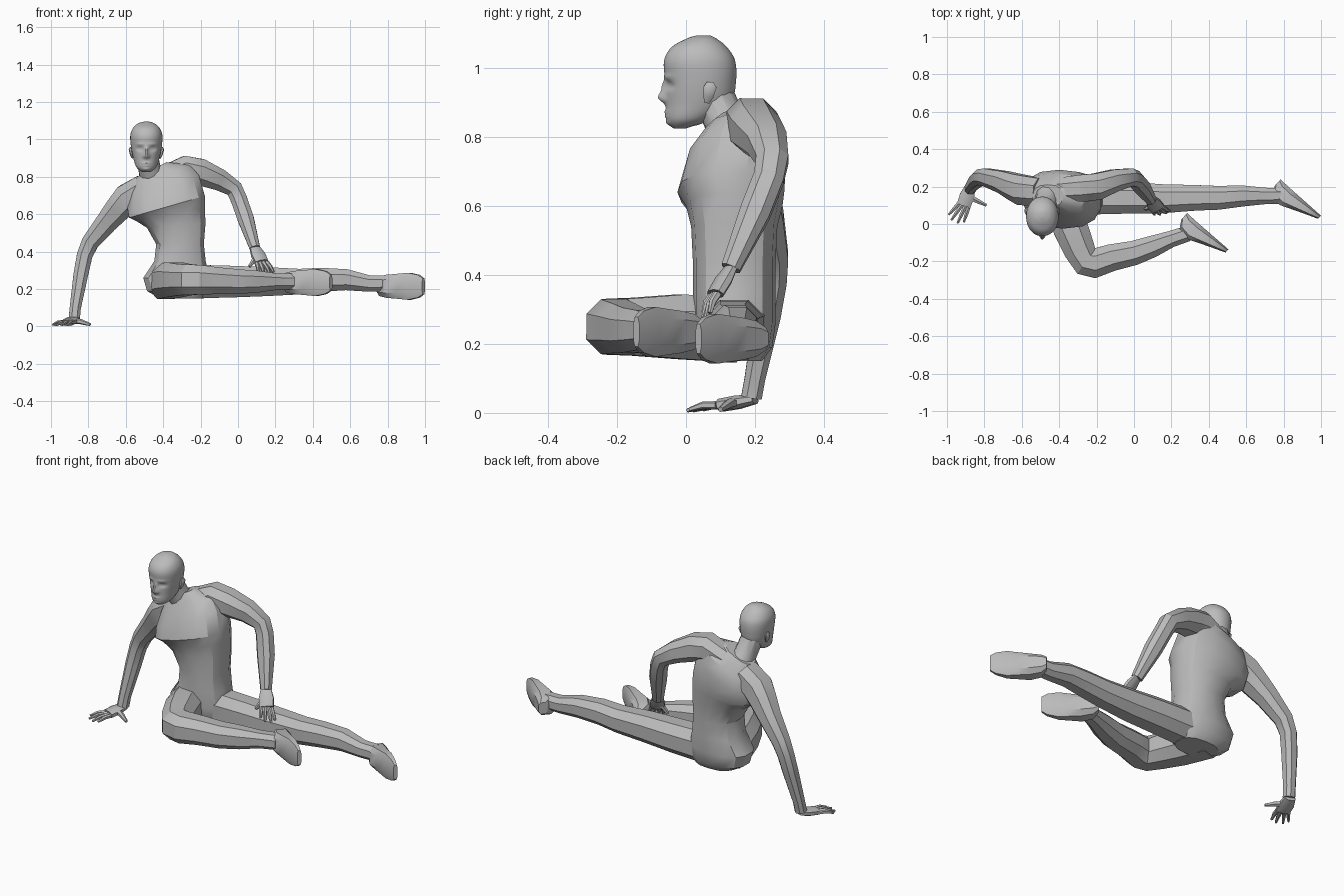
import bpy, bmesh, math
from mathutils import Vector

if "Cube" in bpy.data.objects:
    bpy.data.objects.remove(bpy.data.objects["Cube"])

X_AXIS, Y_AXIS, Z_AXIS = Vector((1, 0, 0)), Vector((0, 1, 0)), Vector((0, 0, 1))

clay = bpy.data.materials.new("clay grey")
clay.use_nodes = True
grey = (.5, .5, .5, 1)
clay.diffuse_color = grey
clay.node_tree.nodes["Principled BSDF"].inputs["Base Color"].default_value = grey


def signed_power(value, power):
    return math.copysign(abs(value) ** power, value)


def loft(name, rings, sides=8, square=.85, sharp=30, shape=None):
    """Skin a closed tube over rings: (centre, axis u, axis v, radius u, radius v)."""
    bm = bmesh.new()
    loops = []
    for centre, u, v, radius_u, radius_v in rings:
        loop = []
        for i in range(sides):
            angle = math.tau * (i + .5) / sides
            point = (centre + u * radius_u * signed_power(math.cos(angle), square)
                     + v * radius_v * signed_power(math.sin(angle), square))
            loop.append(bm.verts.new(shape(point) if shape else point))
        loops.append(loop)
    for low, high in zip(loops, loops[1:]):
        for i in range(sides):
            bm.faces.new((low[i - 1], low[i], high[i], high[i - 1]))
    bm.faces.new(loops[0])
    bm.faces.new(loops[-1])
    bmesh.ops.recalc_face_normals(bm, faces=bm.faces)
    mesh = bpy.data.meshes.new(name)
    bm.to_mesh(mesh)
    bm.free()
    mesh.materials.append(clay)
    obj = bpy.data.objects.new(name, mesh)
    bpy.context.collection.objects.link(obj)
    bpy.ops.object.select_all(action="DESELECT")
    obj.select_set(True)
    bpy.context.view_layer.objects.active = obj
    bpy.ops.object.shade_smooth_by_angle(angle=math.radians(sharp))


def limb(name, points, hint, flatten=1, **options):
    """Tube along points (x, y, z, radius), its thickness along the hint scaled by flatten."""
    centres = [Vector(point[:3]) for point in points]
    rings = []
    for i, centre in enumerate(centres):
        before = centre - centres[max(i - 1, 0)]
        after = centres[min(i + 1, len(centres) - 1)] - centre
        along = (before.normalized() + after.normalized()).normalized()
        across = along.cross(hint).normalized()
        radius = points[i][3]
        rings.append((centre, across, across.cross(along), radius, radius * flatten))
    loft(name, rings, **options)


# Torso: centre x, y, height, half width, half depth; the ribcage tilts towards its right
torso = [(-.3, .14, .15, .12, .08), (-.32, .14, .19, .17, .11), (-.33, .14, .26, .18, .12),
         (-.31, .14, .35, .14, .12), (-.31, .14, .44, .13, .12), (-.33, .14, .54, .16, .125),
         (-.36, .14, .6, .19, .14), (-.38, .13, .64, .215, .155), (-.4, .145, .72, .215, .145),
         (-.42, .16, .79, .18, .11), (-.46, .15, .84, .09, .06)]
rings = []
for x, y, z, width, depth in torso:
    tilt = min(max(z - .5, 0) * 2, .45)
    rings.append((Vector((x, y, z)), Vector((math.cos(tilt), 0, math.sin(tilt))), Y_AXIS,
                  width, depth))
loft("torso", rings, sides=14, square=.8)

limb("neck", [(-.45, .16, .77, .08), (-.47, .12, .83, .062), (-.49, .075, .93, .06)],
     Y_AXIS, sides=12, square=1)

# Head: height, front, back, half width, smoothed by a spline
head_x = -.49
profile = [(.825, -.035, 0, .02), (.85, -.055, .07, .052), (.9, -.058, .13, .07),
           (.96, -.06, .145, .082), (1.02, -.064, .143, .086), (1.06, -.043, .12, .072),
           (1.085, 0, .09, .045), (1.095, .03, .07, .015)]

# Face relief: offset x, height, push along y, spread x, spread z
relief = [(0, .915, -.024, .014, .016), (0, .945, -.014, .01, .02),
          (0, .873, -.006, .02, .006), (0, .86, -.005, .02, .005), (0, .84, -.007, .02, .01)]
for side in (-1, 1):
    relief += [(side * .034, .95, .014, .016, .01), (side * .034, .95, -.008, .009, .005),
               (side * .033, .975, -.005, .022, .006), (side * .014, .908, -.006, .006, .006)]


def face_relief(point):
    if point.y < .03:
        for x, z, push, spread_x, spread_z in relief:
            across = (point.x - head_x - x) / spread_x
            up = (point.z - z) / spread_z
            point.y += push * math.exp(-across * across - up * up)
    return point


def spline(a, b, c, d, t):
    curve = 3 * (b - c) + d - a
    return b + t * (c - a + t * (2 * a - 5 * b + 4 * c - d + t * curve)) / 2


rings = []
steps = 10
last = len(profile) - 1
for k in range(last * steps + 1):
    i = min(k // steps, last - 1)
    near = [profile[min(max(i + shift, 0), last)] for shift in (-1, 0, 1, 2)]
    z, front, back, width = (spline(*column, k / steps - i) for column in zip(*near))
    rings.append((Vector((head_x, (front + back) / 2, z)), X_AXIS, Y_AXIS,
                  width, (back - front) / 2))
loft("head", rings, sides=64, square=.95, sharp=50, shape=face_relief)

# Ears lean outwards and back
for name, side in (("left_ear", 1), ("right_ear", -1)):
    ear = [(.074, .06, .9, .004), (.08, .065, .92, .008), (.085, .07, .945, .01), (.083, .07, .96, .005)]
    limb(name, [(head_x + side * x, y, z, radius) for x, y, z, radius in ear],
         Y_AXIS, flatten=2, sharp=50)

# Arms, shoulder to wrist
limb("left_arm", [(-.4, .18, .79, .07), (-.28, .19, .84, .078), (-.2, .2, .825, .076),
                  (-.1, .235, .785, .062), (-.02, .25, .735, .05), (.005, .24, .68, .047),
                  (.04, .2, .58, .047), (.09, .13, .42, .03)], Y_AXIS)
limb("right_arm", [(-.5, .17, .74, .08), (-.59, .18, .685, .085), (-.64, .2, .63, .075),
                   (-.7, .225, .56, .063), (-.79, .25, .45, .05), (-.82, .25, .38, .045),
                   (-.84, .235, .28, .042), (-.87, .2, .1, .032), (-.875, .19, .045, .032)], Y_AXIS)


# Hands: a flat palm, a fan of four fingers and a thumb
def hand(name, wrist, knuckles, first_tip, last_tip, thumb_tip, normal):
    wrist, knuckles, first, last, thumb, normal = map(
        Vector, (wrist, knuckles, first_tip, last_tip, thumb_tip, normal))
    middle = wrist.lerp(knuckles, .5)
    limb(name + "_palm", [(*wrist, .03), (*middle, .042), (*knuckles, .04)], normal, flatten=.5)
    row = (last - first).normalized() * .028
    digits = [("thumb", middle, thumb, .016)]
    for i in range(4):
        tip = first.lerp(last, i / 3)
        if i in (1, 2):
            tip += (tip - knuckles) * .25
        digits.append((f"finger_{i + 1}", knuckles + row * (i / 1.5 - 1), tip, .012))
    for part, base, tip, radius in digits:
        bend = base.lerp(tip, .5) + normal * .006
        limb(f"{name}_{part}", [(*base, radius), (*bend, radius * .9), (*tip, radius / 2)],
             normal, sides=6)


hand("left_hand", (.09, .13, .42), (.125, .085, .345), (.11, .05, .29), (.19, .07, .29),
     (.06, .08, .32), (.3, -.75, .55))
hand("right_hand", (-.875, .2, .04), (-.91, .1, .022), (-.99, .05, .01), (-.91, .01, .01),
     (-.79, .1, .01), Z_AXIS)

# Legs, hip to ankle
limb("left_leg", [(-.33, .16, .24, .08), (-.2, .14, .24, .095), (-.02, .14, .24, .09),
                  (.15, .135, .24, .083), (.33, .14, .24, .073), (.45, .14, .25, .068),
                  (.58, .15, .25, .06), (.7, .15, .23, .047), (.79, .15, .23, .045)], Z_AXIS)
limb("right_leg", [(-.39, .14, .24, .1), (-.34, -.02, .25, .1), (-.29, -.14, .25, .09),
                   (-.255, -.2, .25, .087), (-.21, -.21, .25, .085), (-.12, -.18, .245, .077),
                   (0, -.155, .24, .07), (.1, -.12, .24, .062), (.2, -.08, .24, .047),
                   (.29, -.05, .24, .045)], Z_AXIS)


# Feet: pointed wedges with a flat upright sole running from heel to toe
def foot(name, heel, toe):
    heel, toe = Vector(heel), Vector(toe)
    instep = (toe - heel).normalized().cross(Z_AXIS)
    rings = []
    for t, thickness, width in [(0, .05, .035), (.1, .1, .055), (.3, .11, .065), (.5, .085, .07),
                                (.7, .06, .076), (.9, .036, .064), (1, .024, .045)]:
        centre = heel.lerp(toe, t) + instep * thickness / 2
        rings.append((centre, instep, Z_AXIS, thickness / 2, width))
    loft(name, rings, square=.65)


foot("left_foot", (.785, .24, .215), (1, .045, .215))
foot("right_foot", (.285, .06, .235), (.505, -.135, .235))
